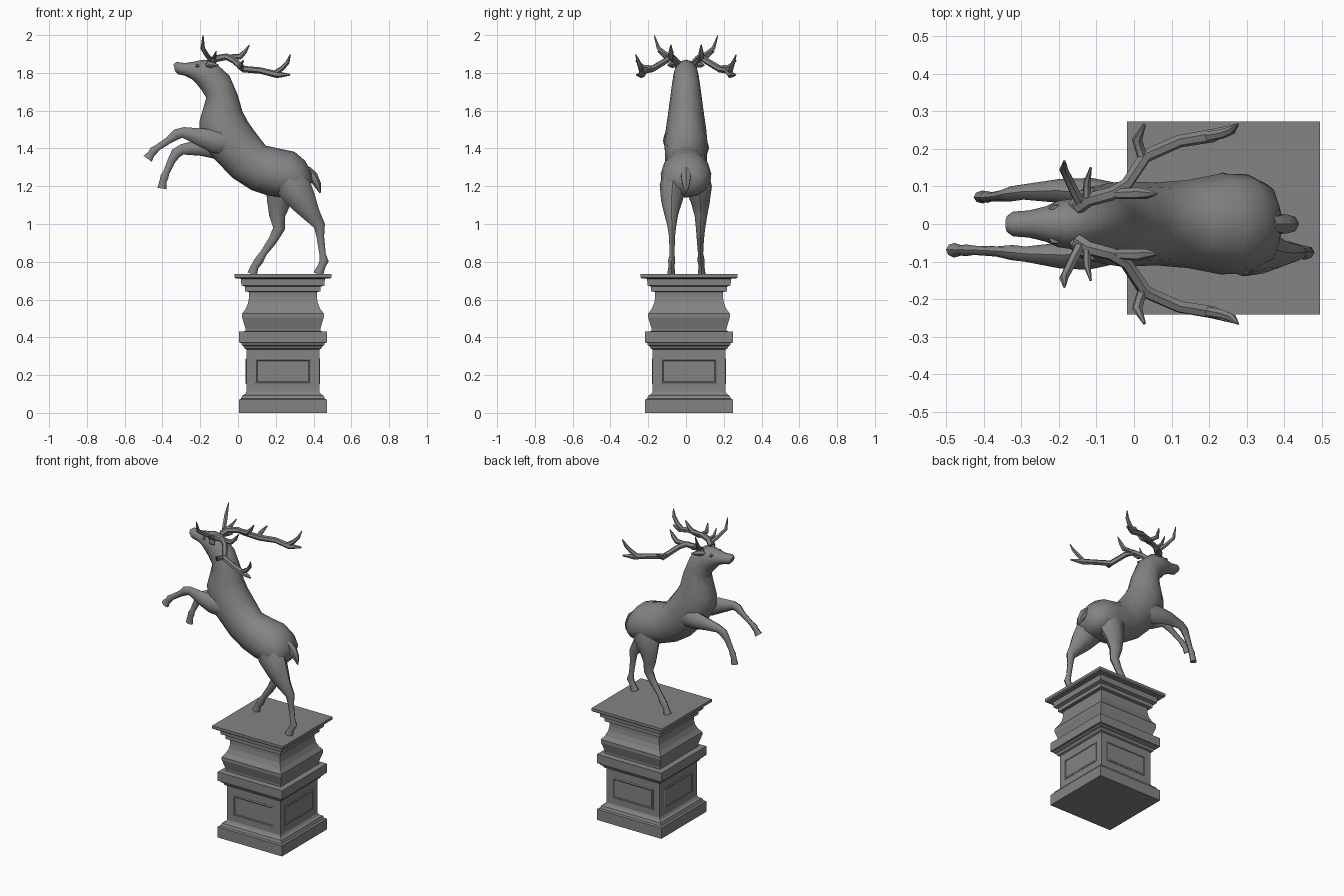
import bpy, bmesh, math
from mathutils import Vector, Matrix

Y = Vector((0, 1, 0))
bronze = bpy.data.materials.new("dark_metal")
bronze.diffuse_color = (.23, .23, .23, 1)


def loft(name, rings, smooth=None, matrix=None):
    """Skin a list of equal-sized point rings and cap both ends."""
    bm = bmesh.new()
    vs = [[bm.verts.new(p) for p in r] for r in rings]
    n = len(rings[0])
    for a, b in zip(vs, vs[1:]):
        for i in range(n):
            j = (i + 1) % n
            bm.faces.new((a[i], a[j], b[j], b[i]))
    bm.faces.new(vs[0])
    bm.faces.new(vs[-1])
    bmesh.ops.recalc_face_normals(bm, faces=bm.faces)
    if matrix:
        bm.transform(matrix)
    me = bpy.data.meshes.new(name)
    bm.to_mesh(me)
    bm.free()
    me.materials.append(bronze)
    ob = bpy.data.objects.new(name, me)
    bpy.context.collection.objects.link(ob)
    if smooth:
        bpy.ops.object.select_all(action='DESELECT')
        ob.select_set(True)
        bpy.context.view_layer.objects.active = ob
        bpy.ops.object.shade_smooth_by_angle(angle=math.radians(smooth))
    return ob


def ellipse(c, u, v, n):
    return [c + u * math.cos(2 * math.pi * i / n) + v * math.sin(2 * math.pi * i / n)
            for i in range(n)]


def tube(name, pts, n=8, side=None, flat=1.0):
    """Tapered limb: pts are (x, y, z, radius); flat scales the sideways radius."""
    P = [Vector(p[:3]) for p in pts]
    rings = []
    for i, p in enumerate(pts):
        t = (P[min(i + 1, len(P) - 1)] - P[max(i - 1, 0)]).normalized()
        side = side if side else t.orthogonal()
        side = (side - t * side.dot(t)).normalized()
        rings.append(ellipse(P[i], t.cross(side) * p[3], side * p[3] * flat, n))
    return loft(name, rings, 45)


def rect(hx, hy, z):
    return [Vector((sx * hx, sy * hy, z)) for sx, sy in ((-1, -1), (1, -1), (1, 1), (-1, 1))]


# Pedestal: square moulding profile (half width, height)
CX, CY = 0.238, 0.016
profile = [(.233, 0), (.233, .07), (.222, .075), (.215, .092), (.2, .1), (.193, .112),
           (.193, .335), (.203, .34), (.21, .355), (.22, .36), (.22, .37), (.233, .372),
           (.233, .43), (.198, .433), (.198, .445), (.216, .505), (.216, .525),
           (.198, .55), (.185, .58), (.18, .61), (.18, .64), (.2, .643), (.2, .668),
           (.22, .675), (.222, .71), (.25, .712), (.257, .718), (.257, .735)]
loft("pedestal", [rect(w, w, z) for w, z in profile],
     matrix=Matrix.Translation((CX, CY, 0)))

# Framed panel on each side of the pedestal
for k in range(4):
    m = (Matrix.Translation((CX, CY, .22)) @ Matrix.Rotation(k * math.pi / 2, 4, 'Z')
         @ Matrix.Translation((0, -.193, 0)) @ Matrix.Rotation(math.pi / 2, 4, 'X'))
    loft("pedestal_panel", [rect(.148 - d, .067 - d, h) for d, h in
                            ((0, -.005), (0, .002), (.003, .004), (.008, .004), (.012, .001))],
         matrix=m)

# Head, neck and trunk: (top x, top z, bottom x, bottom z, half width)
sections = [(-.342, 1.845, -.332, 1.808, .022), (-.325, 1.858, -.318, 1.793, .033),
            (-.28, 1.852, -.28, 1.785, .036), (-.23, 1.86, -.24, 1.764, .047),
            (-.18, 1.87, -.222, 1.745, .062), (-.13, 1.862, -.195, 1.712, .067),
            (-.045, 1.785, -.168, 1.67, .076), (0, 1.68, -.185, 1.61, .087),
            (.022, 1.6, -.205, 1.54, .097), (.05, 1.545, -.2, 1.46, .107),
            (.085, 1.495, -.145, 1.365, .114), (.146, 1.415, -.03, 1.245, .11),
            (.215, 1.4, .07, 1.18, .117), (.3, 1.382, .16, 1.15, .134),
            (.355, 1.335, .25, 1.14, .132), (.39, 1.275, .32, 1.14, .105),
            (.395, 1.23, .36, 1.16, .05)]
rings = []
for tx, tz, bx, bz, w in sections:
    top, bot = Vector((tx, 0, tz)), Vector((bx, 0, bz))
    rings.append(ellipse((top + bot) / 2, (top - bot) / 2, Y * w, 12))
loft("stag_body", rings, 45)

# Front legs, both raised
tube("front_leg_near", [(-.05, -.055, 1.43, .07), (-.13, -.078, 1.44, .062),
     (-.2, -.084, 1.46, .047), (-.29, -.08, 1.485, .028), (-.325, -.076, 1.475, .028),
     (-.365, -.073, 1.445, .019), (-.425, -.07, 1.405, .017), (-.447, -.07, 1.388, .022),
     (-.46, -.07, 1.37, .019), (-.478, -.07, 1.345, .027)], side=Y, flat=.72)
tube("front_leg_far", [(-.03, .055, 1.4, .07), (-.12, .08, 1.405, .06),
     (-.2, .088, 1.405, .044), (-.295, .085, 1.395, .028), (-.328, .08, 1.375, .028),
     (-.352, .075, 1.335, .021), (-.38, .072, 1.272, .017), (-.39, .072, 1.248, .022),
     (-.396, .072, 1.228, .019), (-.403, .072, 1.188, .024)], side=Y, flat=.72)

# Hind legs, standing on the pedestal
tube("hind_leg_near", [(.25, -.05, 1.28, .085), (.295, -.068, 1.2, .092), (.345, -.076, 1.12, .072),
     (.39, -.078, 1.05, .047), (.432, -.075, .99, .03), (.436, -.074, .93, .02),
     (.448, -.074, .84, .017), (.456, -.076, .805, .024), (.442, -.077, .775, .02),
     (.425, -.078, .735, .027)], side=Y, flat=.78)
tube("hind_leg_far", [(.25, .05, 1.27, .085), (.235, .068, 1.19, .09), (.215, .077, 1.11, .062),
     (.208, .079, 1.04, .042), (.217, .077, .975, .031), (.185, .076, .915, .024),
     (.135, .077, .845, .018), (.11, .08, .805, .024), (.09, .082, .777, .02),
     (.075, .083, .735, .026)], side=Y, flat=.78)

# Tail
tube("tail", [(.365, 0, 1.29, .02), (.395, 0, 1.255, .027), (.42, 0, 1.21, .02),
     (.435, 0, 1.165, .004)], n=6, side=Y, flat=1.1)

# Antlers, ears and eyes, mirrored left and right
antler_parts = {
    "antler_beam": [(-.15, .045, 1.85, .02), (-.12, .065, 1.875, .019), (-.06, .08, 1.885, .018),
                    (-.02, .105, 1.865, .017), (.03, .18, 1.82, .018), (.12, .22, 1.812, .017),
                    (.21, .235, 1.79, .018), (.275, .262, 1.79, .005)],
    "antler_brow_tine": [(-.145, .06, 1.87, .014), (-.165, .1, 1.895, .013),
                         (-.187, .145, 1.93, .012), (-.185, .168, 1.998, .003)],
    "antler_second_tine": [(-.125, .07, 1.88, .012), (-.125, .11, 1.885, .01),
                           (-.115, .15, 1.915, .003)],
    "antler_inner_tine": [(-.06, .08, 1.885, .013), (.01, .082, 1.885, .016),
                          (.035, .08, 1.91, .013), (.06, .08, 1.948, .003)],
    "antler_outer_tine": [(.025, .17, 1.825, .014), (.008, .225, 1.83, .014),
                          (.028, .265, 1.865, .004)],
    "antler_rear_tine": [(.19, .232, 1.795, .014), (.235, .24, 1.825, .013),
                         (.262, .25, 1.855, .011), (.277, .266, 1.897, .003)],
    "ear": [(-.165, .045, 1.84, .012), (-.14, .07, 1.845, .02), (-.105, .095, 1.84, .004)],
    "eye": [(-.225, .036, 1.837, .004), (-.215, .045, 1.837, .01), (-.2, .048, 1.837, .004)],
}
for name, pts in antler_parts.items():
    for s, label in ((1, "far"), (-1, "near")):
        tube(f"{name}_{label}", [(x, y * s, z, r) for x, y, z, r in pts], n=6)
